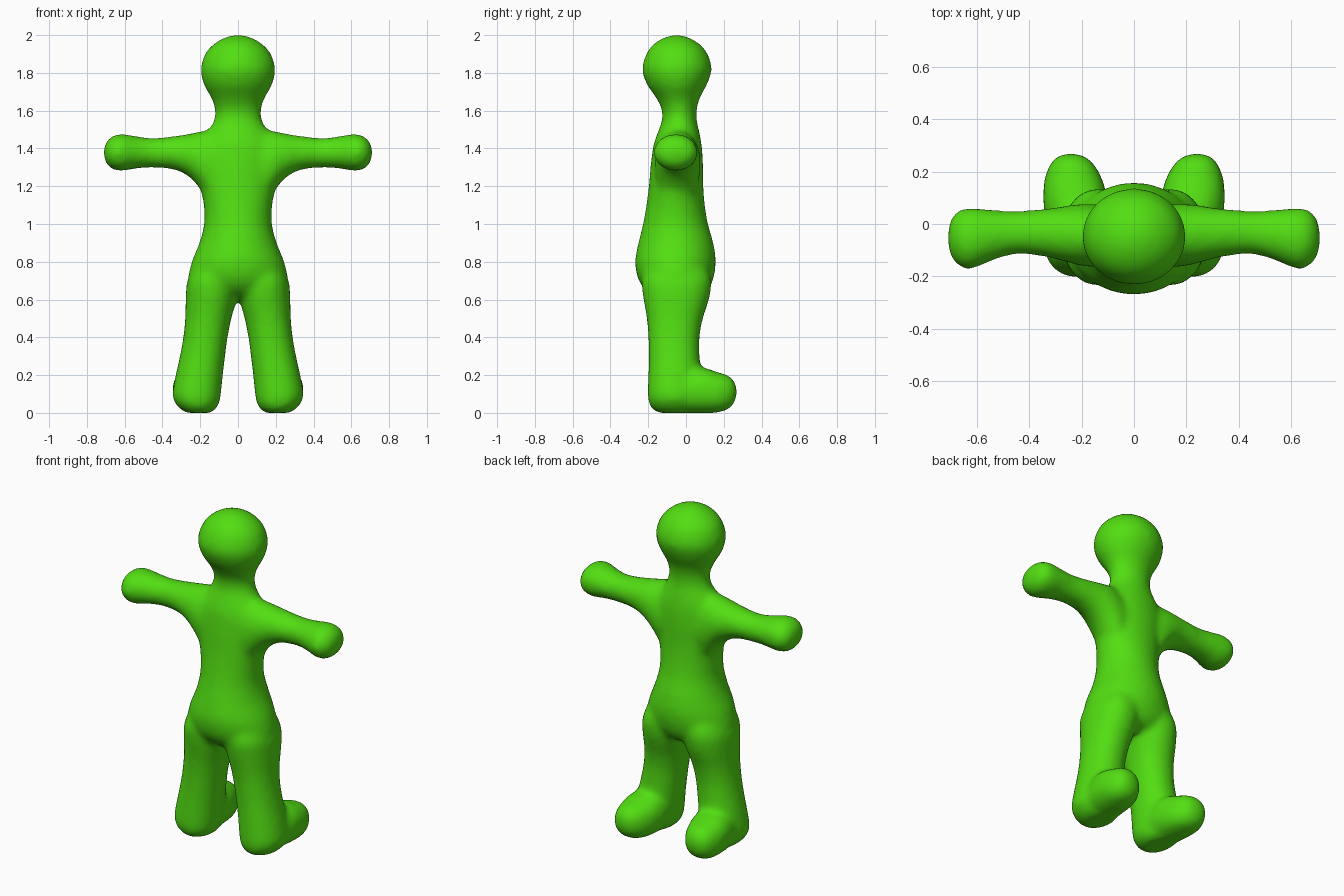
import bpy, bmesh, math

SEG = 32   # points around each cross-section
SUB = 4    # smooth steps between sections


def spline(p0, p1, p2, p3, t):
    return [0.5 * (2 * b + (c - a) * t + (2 * a - 5 * b + 4 * c - d) * t * t
                   + (3 * b - a - 3 * c + d) * t ** 3)
            for a, b, c, d in zip(p0, p1, p2, p3)]


def loft(bm, sections, place, power=2.0):
    """Closed tube through sections (t, a0, a1, b0, b1); place maps (t, a, b) to xyz."""
    rows = []
    last = len(sections) - 1
    for i in range(last):
        pts = [sections[min(max(i + k, 0), last)] for k in (-1, 0, 1, 2)]
        rows += [spline(*pts, s / SUB) for s in range(SUB)]
    rows.append(sections[-1])
    rings = []
    for t, a0, a1, b0, b1 in rows:
        ring = []
        for k in range(SEG):
            ang = 2 * math.pi * k / SEG
            c, s = math.cos(ang), math.sin(ang)
            c = math.copysign(abs(c) ** (2 / power), c)
            s = math.copysign(abs(s) ** (2 / power), s)
            a = (a0 + a1) / 2 + (a1 - a0) / 2 * c
            b = (b0 + b1) / 2 + (b1 - b0) / 2 * s
            ring.append(bm.verts.new(place(t, a, b)))
        rings.append(ring)
    faces = [bm.faces.new((r[k], r[(k + 1) % SEG], q[(k + 1) % SEG], q[k]))
             for r, q in zip(rings, rings[1:]) for k in range(SEG)]
    faces += [bm.faces.new(rings[0]), bm.faces.new(rings[-1])]
    bmesh.ops.recalc_face_normals(bm, faces=faces)


# Torso, neck and head: z, half width, back and front depth
trunk = [(0.60, 0.10, -0.10, 0.02), (0.63, 0.20, -0.19, 0.10), (0.70, 0.262, -0.25, 0.142),
         (0.80, 0.245, -0.27, 0.158), (0.90, 0.205, -0.252, 0.145), (1.00, 0.18, -0.228, 0.117),
         (1.10, 0.182, -0.21, 0.10), (1.20, 0.20, -0.197, 0.092), (1.32, 0.215, -0.186, 0.09),
         (1.42, 0.205, -0.172, 0.083), (1.49, 0.16, -0.148, 0.07), (1.55, 0.127, -0.127, 0.057),
         (1.61, 0.123, -0.13, 0.058), (1.67, 0.143, -0.16, 0.075), (1.74, 0.182, -0.208, 0.112),
         (1.82, 0.198, -0.233, 0.137), (1.90, 0.175, -0.21, 0.115), (1.95, 0.132, -0.175, 0.075),
         (1.985, 0.075, -0.12, 0.02), (2.004, 0.006, -0.055, -0.045)]

# Leg: z, inner x, outer x, front y, back y
leg = [(0.0, 0.15, 0.27, -0.14, 0.04), (0.012, 0.125, 0.295, -0.17, 0.06),
       (0.05, 0.10, 0.332, -0.197, 0.07), (0.10, 0.09, 0.347, -0.203, 0.075),
       (0.20, 0.08, 0.33, -0.20, 0.08), (0.30, 0.068, 0.308, -0.197, 0.072),
       (0.40, 0.055, 0.29, -0.20, 0.072), (0.50, 0.035, 0.28, -0.208, 0.09),
       (0.60, 0.008, 0.277, -0.225, 0.122), (0.70, 0.0, 0.268, -0.235, 0.135),
       (0.80, 0.02, 0.22, -0.20, 0.10)]

# Foot: y, inner x, outer x, bottom z, top z
foot = [(-0.10, 0.12, 0.31, 0.01, 0.18), (0.0, 0.10, 0.335, 0.0, 0.23),
        (0.09, 0.10, 0.347, -0.002, 0.24), (0.17, 0.12, 0.342, 0.002, 0.215),
        (0.225, 0.15, 0.322, 0.02, 0.198), (0.257, 0.185, 0.295, 0.055, 0.165),
        (0.272, 0.235, 0.25, 0.105, 0.12)]

# Arm and hand: x, front y, back y, bottom z, top z
arm = [(0.05, -0.15, 0.06, 1.12, 1.49), (0.14, -0.165, 0.075, 1.10, 1.50),
       (0.20, -0.16, 0.077, 1.185, 1.49), (0.26, -0.145, 0.07, 1.25, 1.478),
       (0.34, -0.125, 0.058, 1.288, 1.465), (0.45, -0.115, 0.05, 1.298, 1.455),
       (0.54, -0.14, 0.054, 1.293, 1.465), (0.62, -0.172, 0.062, 1.28, 1.478),
       (0.67, -0.16, 0.052, 1.293, 1.462), (0.70, -0.12, 0.015, 1.325, 1.43),
       (0.713, -0.06, -0.05, 1.375, 1.385)]

bm = bmesh.new()
loft(bm, [(z, -w, w, y0, y1) for z, w, y0, y1 in trunk], lambda t, a, b: (a, b, t))
for side in (-1, 1):
    loft(bm, leg, lambda t, a, b: (side * a, b, t), 2.15)
    loft(bm, foot, lambda t, a, b: (side * a, t, b), 2.3)
    loft(bm, arm, lambda t, a, b: (side * t, a, b))

mesh = bpy.data.meshes.new("body")
bm.to_mesh(mesh)
bm.free()
body = bpy.data.objects.new("body", mesh)
bpy.context.collection.objects.link(body)

green = bpy.data.materials.new("bright_green")
green.diffuse_color = (0.085, 0.73, 0.006, 1)
mesh.materials.append(green)

# Fuse the parts into one soft skin
fuse = body.modifiers.new("fuse", 'REMESH')
fuse.mode = 'VOXEL'
fuse.voxel_size = 0.017
fuse.use_smooth_shade = True
soften = body.modifiers.new("soften", 'SMOOTH')
soften.factor = 0.5
soften.iterations = 10
